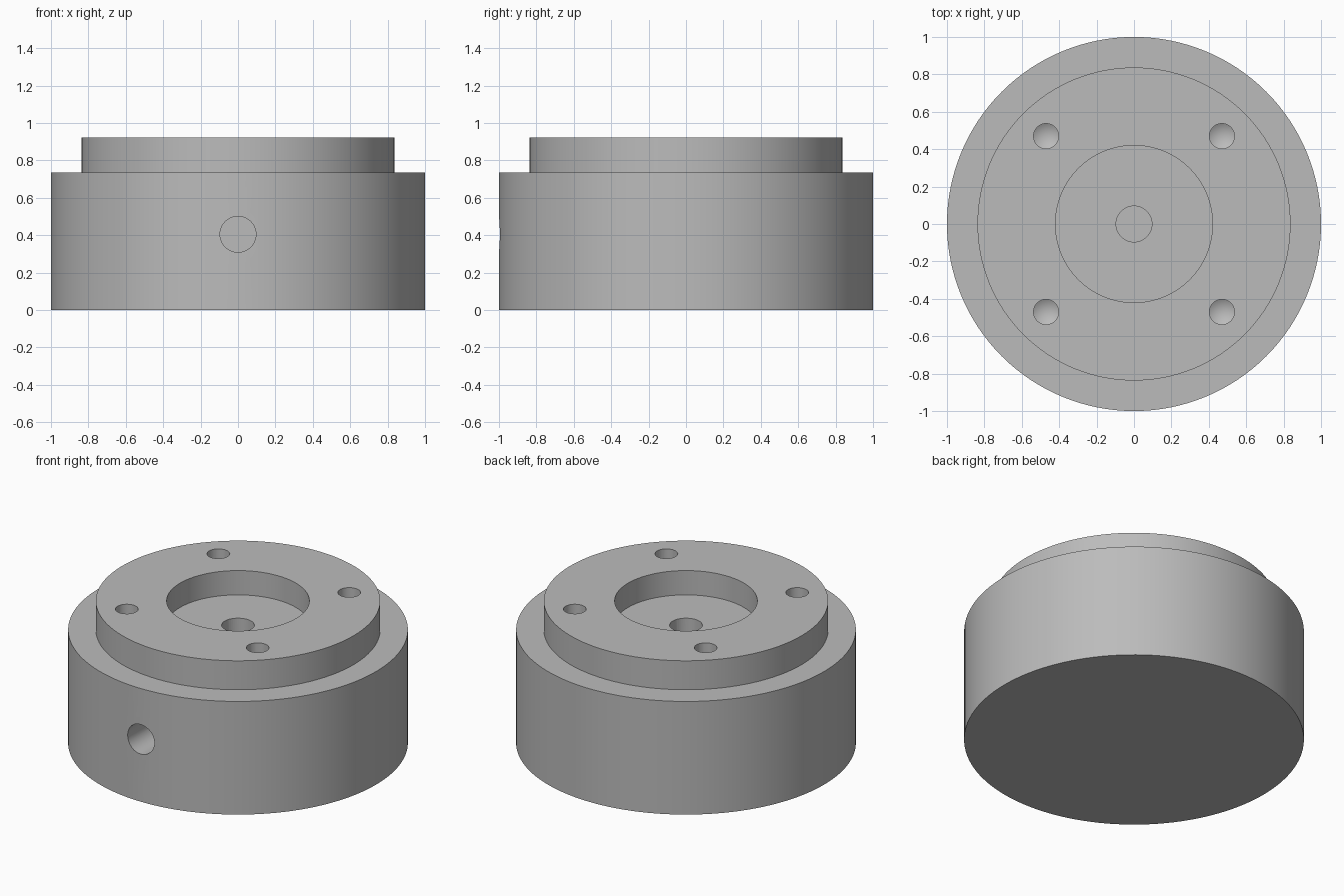
import bpy, bmesh, math
from mathutils import Matrix

default = bpy.data.objects.get("Cube")
if default:
    bpy.data.objects.remove(default, do_unlink=True)

grey = bpy.data.materials.new("plain grey")
grey.use_nodes = True
COLOUR = (0.5, 0.5, 0.5, 1)
grey.diffuse_color = COLOUR
grey.node_tree.nodes["Principled BSDF"].inputs["Base Color"].default_value = COLOUR


def lathe(name, profile, segments, matrix=Matrix()):
    """Solid turned about z from (radius, height) points that start and end on the axis."""
    bm = bmesh.new()
    verts = [bm.verts.new((r, 0, z)) for r, z in profile]
    edges = [bm.edges.new(pair) for pair in zip(verts, verts[1:])]
    bmesh.ops.spin(bm, geom=verts + edges, axis=(0, 0, 1), cent=(0, 0, 0),
                   angle=math.tau, steps=segments, use_merge=True)
    bmesh.ops.remove_doubles(bm, verts=bm.verts, dist=1e-5)
    bmesh.ops.recalc_face_normals(bm, faces=bm.faces)
    bm.transform(matrix)
    mesh = bpy.data.meshes.new(name)
    bm.to_mesh(mesh)
    bm.free()
    mesh.materials.append(grey)
    obj = bpy.data.objects.new(name, mesh)
    bpy.context.collection.objects.link(obj)
    return obj


# Stepped round body with a shallow recess in its top
BASE_TOP, TOP, RECESS_FLOOR = 0.735, 0.923, 0.765
body = lathe("flanged_body", [
    (0, 0), (1, 0), (1, BASE_TOP), (0.837, BASE_TOP), (0.837, TOP),
    (0.42, TOP), (0.42, RECESS_FLOOR), (0, RECESS_FLOOR)], 128)

# Central bore and the front port that meets it
PORT_R, PORT_Z = 0.096, 0.405
bore = lathe("bore_cutter", [(0, 0.3), (PORT_R, 0.3), (PORT_R, 0.85), (0, 0.85)], 48)
port = lathe("port_cutter", [(0, -0.1), (PORT_R, -0.1), (PORT_R, 1.1), (0, 1.1)], 48,
             Matrix.Translation((0, 0, PORT_Z)) @ Matrix.Rotation(math.pi / 2, 4, "X"))
cutters = [bore, port]

# Four drilled holes with conical ends
for sx in (-1, 1):
    for sy in (-1, 1):
        cutters.append(lathe("drill_cutter", [
            (0, 0.51), (0.067, 0.55), (0.067, 1), (0, 1)], 32,
            Matrix.Translation((0.47 * sx, 0.47 * sy, 0))))

bpy.ops.object.select_all(action="DESELECT")
bpy.context.view_layer.objects.active = body
body.select_set(True)
for cutter in cutters:
    cut = body.modifiers.new("hole", "BOOLEAN")
    cut.operation, cut.solver, cut.object = "DIFFERENCE", "EXACT", cutter
    bpy.ops.object.modifier_apply(modifier=cut.name)
    bpy.data.objects.remove(cutter, do_unlink=True)

bpy.ops.object.shade_smooth_by_angle(angle=math.radians(25))
